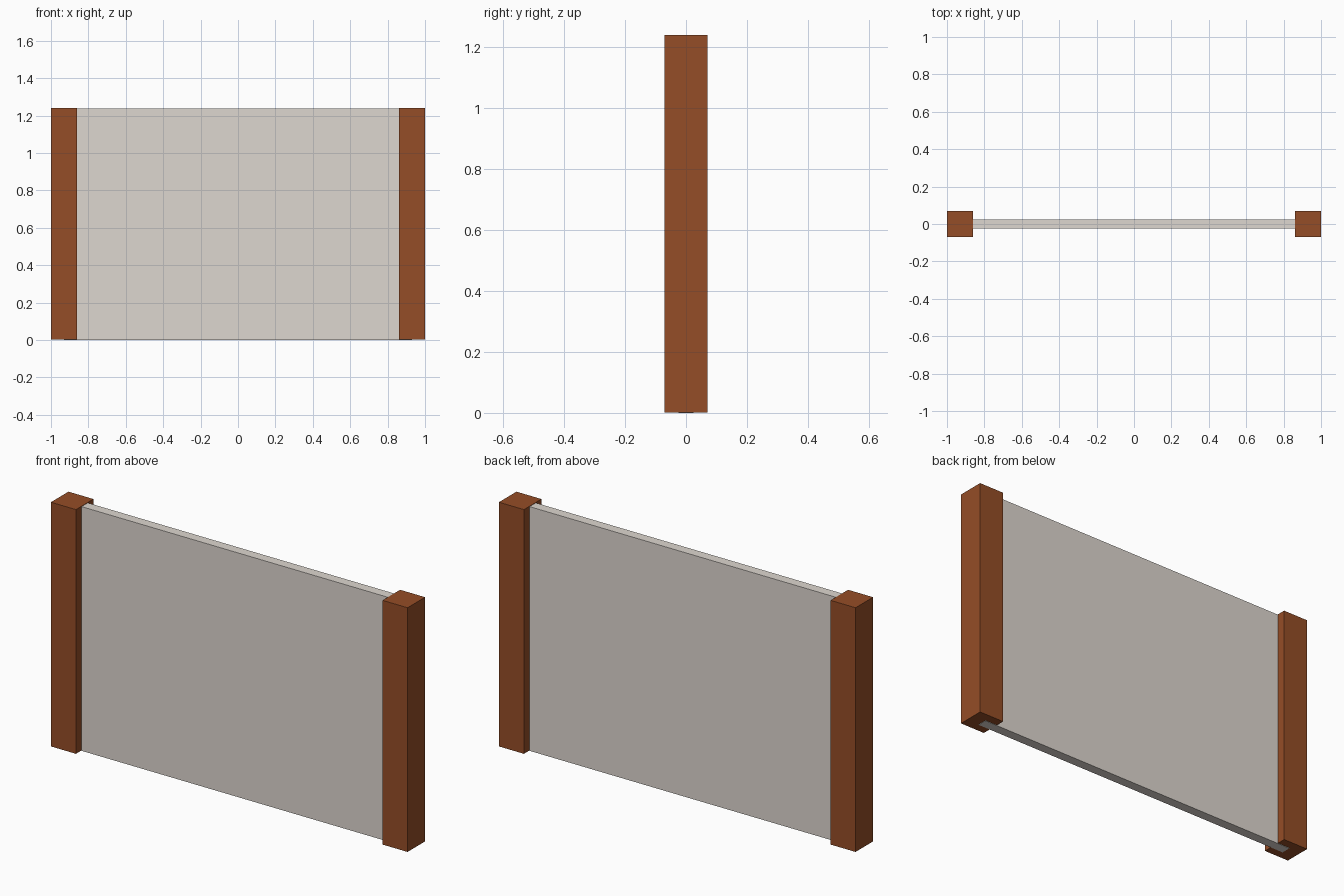
import bpy

if "Cube" in bpy.data.objects:
    bpy.data.objects.remove(bpy.data.objects["Cube"])


def material(name, color):
    m = bpy.data.materials.new(name)
    m.diffuse_color = (*color, 1)
    m.use_nodes = True
    m.node_tree.nodes["Principled BSDF"].inputs["Base Color"].default_value = m.diffuse_color
    return m


def box(name, size, center, mat):
    bpy.ops.mesh.primitive_cube_add(size=1, location=center)
    ob = bpy.context.object
    ob.name = name
    ob.scale = size
    bpy.ops.object.transform_apply(location=False, rotation=False, scale=True)
    ob.data.materials.append(mat)
    return ob


HEIGHT = 1.24
POST = 0.14
wood = material("wood", (0.30, 0.075, 0.02))
plaster = material("plaster", (0.73, 0.68, 0.63))

# Square posts at both ends
for side, x in (("left", -1), ("right", 1)):
    box(side + "_post", (POST, POST, HEIGHT - 0.002),
        (x * (1 - POST / 2), 0, HEIGHT / 2 + 0.001), wood)

# Thin wall panel, let into the middle of each post
box("wall_panel", (1.86, 0.05, HEIGHT - 0.002), (0, 0, HEIGHT / 2 - 0.001), plaster)
